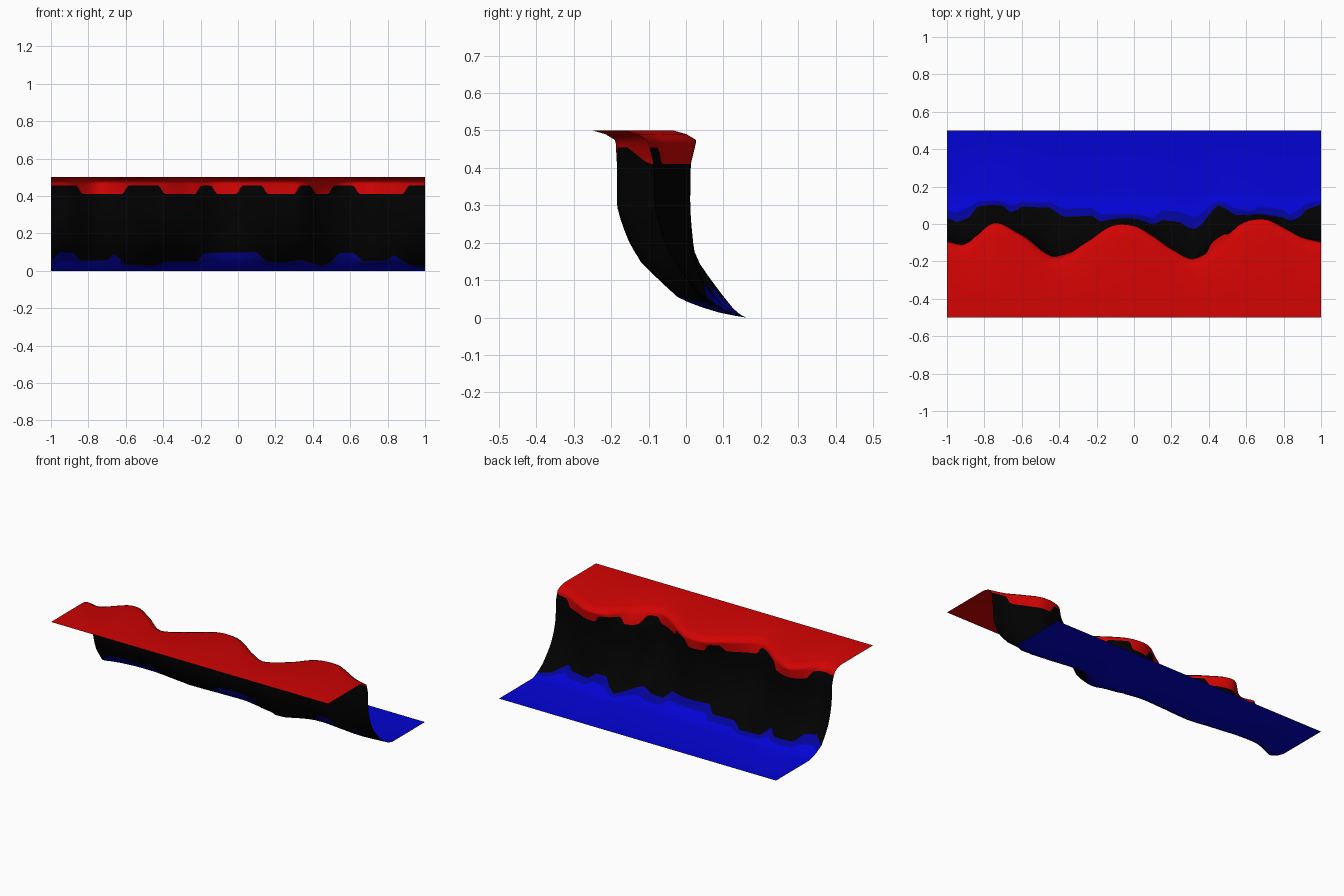
import bpy
import bmesh
from math import pi, cos

default_cube = bpy.data.objects.get("Cube")
if default_cube:
    bpy.data.objects.remove(default_cube, do_unlink=True)


def make_material(name, colour):
    material = bpy.data.materials.new(name)
    material.use_nodes = True
    material.diffuse_color = colour
    material.node_tree.nodes["Principled BSDF"].inputs["Base Color"].default_value = colour
    return material


def find_segment(points, position):
    """Return the segment index and the fraction along it."""
    for index in range(len(points) - 1):
        start, end = points[index][0], points[index + 1][0]
        if position <= end:
            return index, max(0.0, (position - start) / (end - start))
    return len(points) - 2, 1.0


def linear(points, position):
    index, fraction = find_segment(points, position)
    low, high = points[index][1], points[index + 1][1]
    return low + (high - low) * fraction


def smooth(points, position):
    """Cubic curve through the points, with averaged slopes."""
    index, fraction = find_segment(points, position)

    def slope(i):
        before, after = points[max(i - 1, 0)], points[min(i + 1, len(points) - 1)]
        return (after[1] - before[1]) / (after[0] - before[0])

    (start, low), (end, high) = points[index], points[index + 1]
    width = end - start
    t, u = fraction, 1 - fraction
    return (low * u * u * (1 + 2 * t) + high * t * t * (1 + 2 * u)
            + width * t * u * (u * slope(index) - t * slope(index + 1)))


# Plan curve of the cliff lip, as (x, y)
LIP = [(-1, -.1), (-.9, -.11), (-.75, .01), (-.6, -.06), (-.42, -.18), (-.25, -.09),
       (-.12, -.005), (0, -.005), (.1, -.06), (.2, -.13), (.33, -.185), (.47, -.1),
       (.57, .005), (.7, .03), (.8, -.015), (.9, -.07), (1, -.1)]
# Plan curve of the wall at mid height, as (x, y)
WALL = [(-1, -.075), (-.9, -.09), (-.75, -.01), (-.6, -.055), (-.42, -.165), (-.25, -.105),
        (-.1, -.025), (0, -.02), (.1, -.075), (.2, -.14), (.3, -.185), (.36, -.155),
        (.42, -.09), (.5, -.04), (.6, -.005), (.7, .01), (.8, -.03), (.9, -.07), (1, -.085)]
# Plan curve of the cliff foot, as (x, y)
FOOT = [(-1, .03), (-.9, .08), (-.75, .105), (-.55, .065), (-.4, .04), (-.2, .045),
        (0, .05), (.2, .01), (.33, -.015), (.48, .075), (.7, .05), (.85, .035), (1, .055)]
# Upper limit of the lower ground colours, as (x, z)
LOW_LIMIT = [(-1, .05), (-.95, .1), (-.88, .095), (-.84, .055), (-.7, .055), (-.66, .09),
             (-.6, .035), (-.45, .025), (-.38, .05), (-.22, .05), (-.18, .095), (.1, .1),
             (.15, .05), (.25, .045), (.33, .06), (.45, .025), (.5, .05), (.54, .095),
             (.62, .095), (.67, .05), (.8, .055), (.83, .085), (.92, .03), (1, .02)]
# Stretches where the upper ground colour hangs lower
DRIPS = [(-.83, -.62), (-.39, -.23), (-.11, -.01), (.16, .3), (.42, .48), (.65, .88)]


def high_limit(x):
    depth = 0.0
    for start, end in DRIPS:
        outside = max(start - x, x - end, 0.0)
        if outside < .035:
            depth = max(depth, .5 + .5 * cos(pi * outside / .035))
    return .455 - .045 * depth


def section(x):
    """Cross-section of the cliff at x, as (z, y)."""
    lip, wall, foot, toe = smooth(LIP, x), smooth(WALL, x), smooth(FOOT, x), .16

    def mix(a, b, share):
        return a + (b - a) * share

    return [(0, toe), (.01, mix(foot, toe, .66)), (.025, mix(foot, toe, .37)),
            (.05, foot), (.1, mix(foot, wall, .33)), (.15, mix(foot, wall, .63)),
            (.2, mix(foot, wall, .8)), (.25, mix(foot, wall, .92)), (.3, wall),
            (.41, mix(wall, lip, .1)), (.45, mix(wall, lip, .75)),
            (.475, lip - .005), (.49, lip - .03), (.5, lip - .065)]


COLUMNS = 160
WALL_ROWS = 12
bm = bmesh.new()
grid = []
for column in range(COLUMNS + 1):
    x = 2 * column / COLUMNS - 1
    low, high = linear(LOW_LIMIT, x), high_limit(x)
    profile = section(x)
    # Rows follow the colour limits, so the colours meet along clean edges
    low_heights = [low * share for share in (0, .1, .25, .5, .75)]
    wall_heights = [low + (high - low) * row / WALL_ROWS for row in range(WALL_ROWS + 1)]
    top_heights = [.465, .475, .484, .49, .496, .5]
    heights = low_heights + wall_heights + top_heights
    strip = [(.5, 0)] + [(linear(profile, z), z) for z in heights] + [(-.5, .5)]
    grid.append([bm.verts.new((x, y, z)) for y, z in strip])

# First row of the dark bank, of the wall and of the upper ground
wall_start = 1 + len(low_heights)
band_starts = (wall_start - 2, wall_start, wall_start + WALL_ROWS)
for left, right in zip(grid, grid[1:]):
    for row in range(len(left) - 1):
        face = bm.faces.new((left[row], left[row + 1], right[row + 1], right[row]))
        face.normal_update()
        face.material_index = sum(row >= start for start in band_starts)
        face.smooth = True

# Make the sheet face upward
if sum(face.normal.z for face in bm.faces) < 0:
    bmesh.ops.reverse_faces(bm, faces=bm.faces[:])

mesh = bpy.data.meshes.new("cliff_terrain")
bm.to_mesh(mesh)
bm.free()
for name, colour in (("lower ground blue", (.001, .001, .65, 1)),
                     ("bank dark blue", (.001, .001, .32, 1)),
                     ("cliff wall black", (.0005, .0005, .0005, 1)),
                     ("upper ground red", (.65, .001, .001, 1))):
    mesh.materials.append(make_material(name, colour))
cliff = bpy.data.objects.new("cliff_terrain", mesh)
bpy.context.collection.objects.link(cliff)
